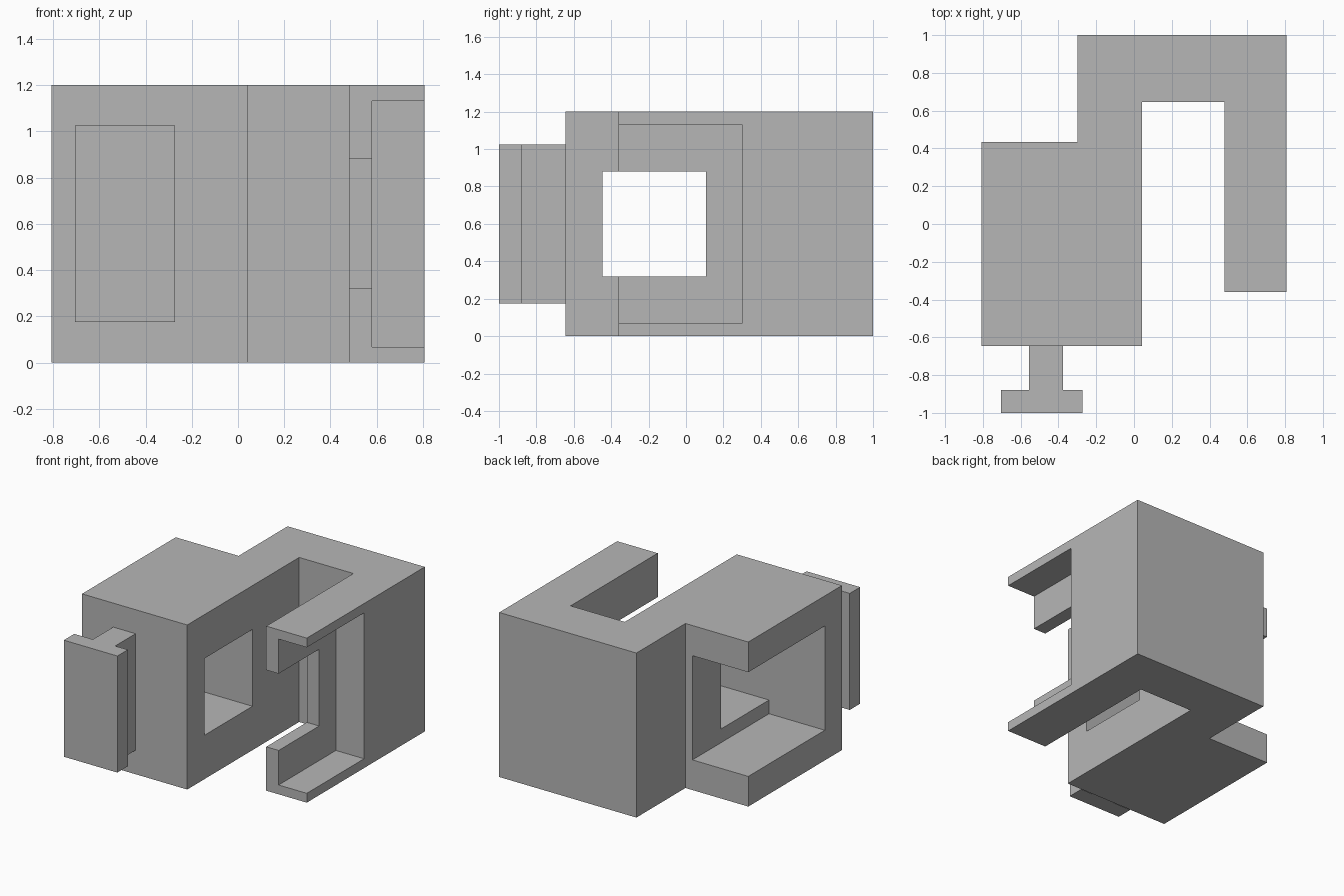
import bpy
import bmesh

cube = bpy.data.objects.get("Cube")
if cube:
    bpy.data.objects.remove(cube, do_unlink=True)

# Single grey material
grey = bpy.data.materials.new("plain grey")
grey.use_nodes = True
colour = (0.47, 0.47, 0.47, 1)
grey.diffuse_color = colour
grey.node_tree.nodes["Principled BSDF"].inputs["Base Color"].default_value = colour


def prism(name, outline, z0, z1):
    """Extrude an x-y outline from z0 to z1."""
    bm = bmesh.new()
    face = bm.faces.new([bm.verts.new((x, y, z0)) for x, y in outline])
    top = bmesh.ops.extrude_face_region(bm, geom=[face])["geom"]
    verts = [g for g in top if isinstance(g, bmesh.types.BMVert)]
    bmesh.ops.translate(bm, verts=verts, vec=(0, 0, z1 - z0))
    bmesh.ops.recalc_face_normals(bm, faces=bm.faces)
    mesh = bpy.data.meshes.new(name)
    bm.to_mesh(mesh)
    bm.free()
    mesh.materials.append(grey)
    obj = bpy.data.objects.new(name, mesh)
    bpy.context.collection.objects.link(obj)
    return obj


def cut_box(target, x0, x1, y0, y1, z0, z1):
    """Subtract a box and remove the cutter afterwards."""
    cutter = prism("cutter", [(x0, y0), (x1, y0), (x1, y1), (x0, y1)], z0, z1)
    cutter.hide_render = True
    mod = target.modifiers.new("cut", "BOOLEAN")
    mod.operation = "DIFFERENCE"
    mod.solver = "EXACT"
    mod.object = cutter
    bpy.context.view_layer.update()
    graph = bpy.context.evaluated_depsgraph_get()
    result = bpy.data.meshes.new_from_object(target.evaluated_get(graph))
    target.modifiers.clear()
    target.data = result
    bpy.data.objects.remove(cutter, do_unlink=True)


HALF = 0.807          # half width
HEIGHT = 1.2
MID = HEIGHT / 2

# Hooked body: main block, rear bridge and forward arm
body = prism("hooked_body", [
    (-HALF, -0.645), (0.042, -0.645), (0.042, 0.645), (0.48, 0.645),
    (0.48, -0.36), (HALF, -0.36), (HALF, 1), (-0.30, 1),
    (-0.30, 0.435), (-HALF, 0.435)], 0, HEIGHT)

# Recess in the block, open to the side and rear
cut_box(body, -1, -0.357, -0.447, 0.6, MID - 0.38, MID + 0.38)
# Recess in the arm, open to the side and front
cut_box(body, 0.58, 1, -0.6, 0.30, MID - 0.532, MID + 0.532)
# Square windows through the block wall and the arm wall
for x0, x1 in ((-0.5, 0.2), (0.4, 0.7)):
    cut_box(body, x0, x1, -0.447, 0.107, MID - 0.28, MID + 0.28)

# T-shaped tab on the front
prism("t_tab", [
    (-0.705, -1), (-0.273, -1), (-0.273, -0.88), (-0.375, -0.88),
    (-0.375, -0.645), (-0.555, -0.645), (-0.555, -0.88), (-0.705, -0.88)],
    MID - 0.425, MID + 0.425)
